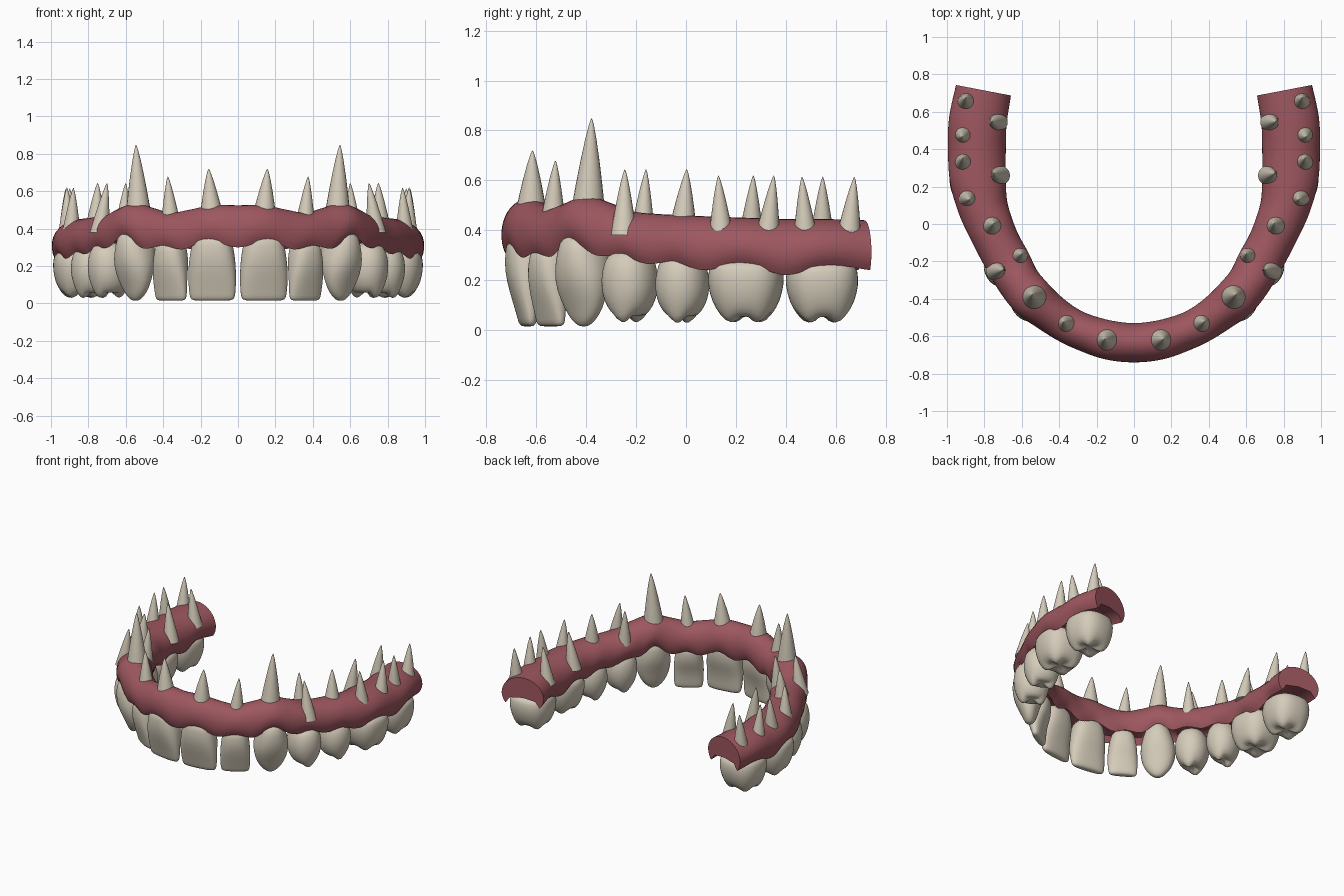
import bpy, bmesh, math
from mathutils import Vector

if "Cube" in bpy.data.objects:
    bpy.data.objects.remove(bpy.data.objects["Cube"], do_unlink=True)


def make_material(name, rgb):
    mat = bpy.data.materials.new(name)
    mat.use_nodes = True
    mat.diffuse_color = (*rgb, 1)
    mat.node_tree.nodes["Principled BSDF"].inputs["Base Color"].default_value = (*rgb, 1)
    return mat


GUM = make_material("gum_pink", (0.34, 0.095, 0.115))
IVORY = make_material("tooth_ivory", (0.66, 0.60, 0.49))


def loft(name, rings, mat, tip=None, tail=None, subdivide=0, angle=60):
    """Skin closed rings of points; each end is a fan to a point or a flat cap."""
    bm = bmesh.new()
    rows = [[bm.verts.new(p) for p in ring] for ring in rings]
    n = len(rows[0])
    for a, b in zip(rows, rows[1:]):
        for i in range(n):
            j = (i + 1) % n
            bm.faces.new((a[i], a[j], b[j], b[i]))
    for row, point in ((rows[0], tail), (rows[-1], tip)):
        if point is None:
            bm.faces.new(row)
        else:
            c = bm.verts.new(point)
            for i in range(n):
                bm.faces.new((row[i], row[(i + 1) % n], c))
    bmesh.ops.recalc_face_normals(bm, faces=bm.faces)
    mesh = bpy.data.meshes.new(name)
    bm.to_mesh(mesh)
    bm.free()
    mesh.materials.append(mat)
    obj = bpy.data.objects.new(name, mesh)
    bpy.context.collection.objects.link(obj)
    if subdivide:
        obj.modifiers.new("Smooth", "SUBSURF").levels = subdivide
        obj.modifiers["Smooth"].render_levels = subdivide
    bpy.ops.object.select_all(action="DESELECT")
    obj.select_set(True)
    bpy.context.view_layer.objects.active = obj
    bpy.ops.object.shade_smooth_by_angle(angle=math.radians(angle))
    return obj


# Gum arch: x, y, half width, top and scalloped lower edge, midline to left end
HALF_ARCH = [
    (0, -.635, .105, .525, .30), (.137, -.62, .105, .525, .335),
    (.265, -.58, .10, .50, .29), (.36, -.535, .10, .485, .31),
    (.455, -.47, .105, .51, .295), (.545, -.395, .115, .535, .36),
    (.615, -.31, .115, .51, .30), (.67, -.21, .12, .475, .30),
    (.725, -.11, .12, .465, .265), (.77, -.01, .125, .46, .275),
    (.81, .10, .135, .455, .24), (.835, .24, .15, .45, .265),
    (.84, .40, .155, .445, .22), (.835, .55, .155, .445, .26),
    (.805, .715, .15, .44, .24)]


def catmull(p, t):
    a, b, c, d = p
    return [.5 * (2 * q + (r - o) * t + (2 * o - 5 * q + 4 * r - s) * t * t
                  + (3 * q - o - 3 * r + s) * t ** 3) for o, q, r, s in zip(a, b, c, d)]


def build_gum():
    ctrl = [(-x, *rest) for x, *rest in reversed(HALF_ARCH[1:])] + HALF_ARCH
    first = [2 * a - b for a, b in zip(ctrl[0], ctrl[1])]
    last = [2 * a - b for a, b in zip(ctrl[-1], ctrl[-2])]
    ctrl = [first] + ctrl + [last]
    path = []
    for i in range(len(ctrl) - 3):
        path += [catmull(ctrl[i:i + 4], k / 6) for k in range(6)]
    path.append(ctrl[-2])
    # Rounded ridge with a shallow channel underneath
    low = math.sin(math.radians(35))
    section = []
    for k in range(25):
        a = math.radians(-35 + 250 * k / 24)
        section.append((math.cos(a), (math.sin(a) + low) / (1 + low)))
    section += [(-.6, .22), (0, .28), (.6, .22)]
    rings = []
    for i, (x, y, w, top, low_z) in enumerate(path):
        p, q = path[max(i - 1, 0)], path[min(i + 1, len(path) - 1)]
        t = Vector((q[0] - p[0], q[1] - p[1])).normalized()
        rings.append([(x + t.y * v * w, y - t.x * v * w, low_z + h * (top - low_z))
                      for v, h in section])
    loft("gum_arch", rings, GUM, angle=50)


# Crown profiles, neck to tip: height, width, depth, outward shift, cusp depth
INCISOR = [(1.05, .72, .95, 0, 0), (.9, .85, 1, .03, 0), (.68, .95, 1, .06, 0),
           (.42, 1, .66, .14, 0), (.14, .97, .42, .02, 0), (.04, .92, .36, 0, 0),
           (0, .82, .2, 0, 0)]
CANINE = [(1.05, .62, .88, 0, 0), (.85, .82, 1, .03, 0), (.62, 1, .97, .05, 0),
          (.42, .98, .75, .08, 0), (.2, .78, .48, 0, 0), (.06, .45, .32, 0, 0),
          (0, .16, .15, 0, 0)]
PREMOLAR = [(1.05, .75, .82, 0, 0), (.78, .97, 1, 0, 0), (.55, 1, 1, 0, 0),
            (.35, .88, .9, 0, 0), (.2, .66, .72, 0, .5), (.13, .4, .5, 0, 1)]
MOLAR = [(1, .88, .88, 0, 0), (.88, .97, .97, 0, 0), (.65, 1, 1, 0, 0),
         (.38, .88, .9, 0, 0), (.2, .7, .74, 0, .5), (.13, .46, .52, 0, 1)]

# Name, profile, x, y, turn, half width, half depth, neck height, cusps, squareness
TEETH = [
    ("central_incisor", INCISOR, .137, -.635, 8, .13, .085, .345, 0, 2.7),
    ("lateral_incisor", INCISOR, .358, -.542, 31, .1, .08, .31, 0, 2.6),
    ("canine", CANINE, .548, -.41, 47, .117, .11, .365, 0, 2.2),
    ("first_premolar", PREMOLAR, .685, -.225, 62, .112, .12, .3, 2, 2.2),
    ("second_premolar", PREMOLAR, .775, -.015, 70, .108, .12, .285, 2, 2.2),
    ("first_molar", MOLAR, .838, .24, 83, .153, .152, .275, 4, 2.7),
    ("second_molar", MOLAR, .84, .545, 95, .147, .146, .268, 4, 2.7)]


def build_crown(side, label, tooth):
    name, profile, cx, cy, turn, width, depth, neck, cusps, square = tooth
    turn = math.radians(turn)
    along = Vector((math.cos(turn), math.sin(turn), 0))
    out = Vector((math.sin(turn), -math.cos(turn), 0))
    base = .015

    def place(u, v, z):
        p = Vector((cx, cy, z)) + along * u + out * v
        return (side * p.x, p.y, p.z)

    rings = []
    for h, w, d, shift, dip in profile:
        ring = []
        for k in range(24):
            a = math.tau * k / 24
            c, s = math.cos(a), math.sin(a)
            r = (abs(c) ** square + abs(s) ** square) ** (-1 / square)
            drop = dip * .035 * max(0, -math.cos(cusps * a)) if cusps else 0
            ring.append(place(c * r * w * width, (s * r * d + shift) * depth,
                              base + h * (neck - base) - drop))
        rings.append(ring)
    tip_z = base + (.2 * (neck - base) if cusps else 0)
    loft(f"{name}_{label}", rings, IVORY, tip=place(0, 0, tip_z),
         tail=place(0, 0, neck + .03), subdivide=1, angle=80)


# Root spikes: base x, y, z, tip x, y, z, radius
ROOTS = {
    "central_incisor_root": (.137, -.622, .42, .157, -.615, .72, .072),
    "lateral_incisor_root": (.357, -.535, .40, .375, -.523, .68, .056),
    "canine_root": (.53, -.395, .42, .545, -.378, .85, .076),
    "first_premolar_outer_root": (.74, -.25, .38, .70, -.245, .645, .053),
    "first_premolar_inner_root": (.615, -.175, .38, .60, -.16, .645, .05),
    "second_premolar_root": (.762, -.015, .38, .75, .003, .645, .06),
    "first_molar_front_root": (.892, .142, .36, .88, .13, .62, .052),
    "first_molar_back_root": (.91, .325, .36, .915, .352, .62, .052),
    "first_molar_inner_root": (.715, .26, .36, .75, .27, .62, .052),
    "second_molar_front_root": (.91, .48, .36, .92, .465, .615, .05),
    "second_molar_back_root": (.895, .65, .36, .90, .675, .615, .052),
    "second_molar_inner_root": (.725, .545, .36, .76, .548, .615, .05)}


def build_root(side, label, name, spec):
    bx, by, bz, tx, ty, tz, radius = spec
    low, high = Vector((side * bx, by, bz)), Vector((side * tx, ty, tz))
    rings = []
    for t in (0, .2, .4, .6, .8, .93, .98):
        c = low.lerp(high, t)
        r = radius * (1 - t) ** .75
        rings.append([(c.x + r * math.cos(math.tau * k / 20),
                       c.y + r * math.sin(math.tau * k / 20), c.z) for k in range(20)])
    loft(f"{name}_{label}", rings, IVORY, tip=high)


build_gum()
for side, label in ((1, "left"), (-1, "right")):
    for tooth in TEETH:
        build_crown(side, label, tooth)
    for name, spec in ROOTS.items():
        build_root(side, label, name, spec)
